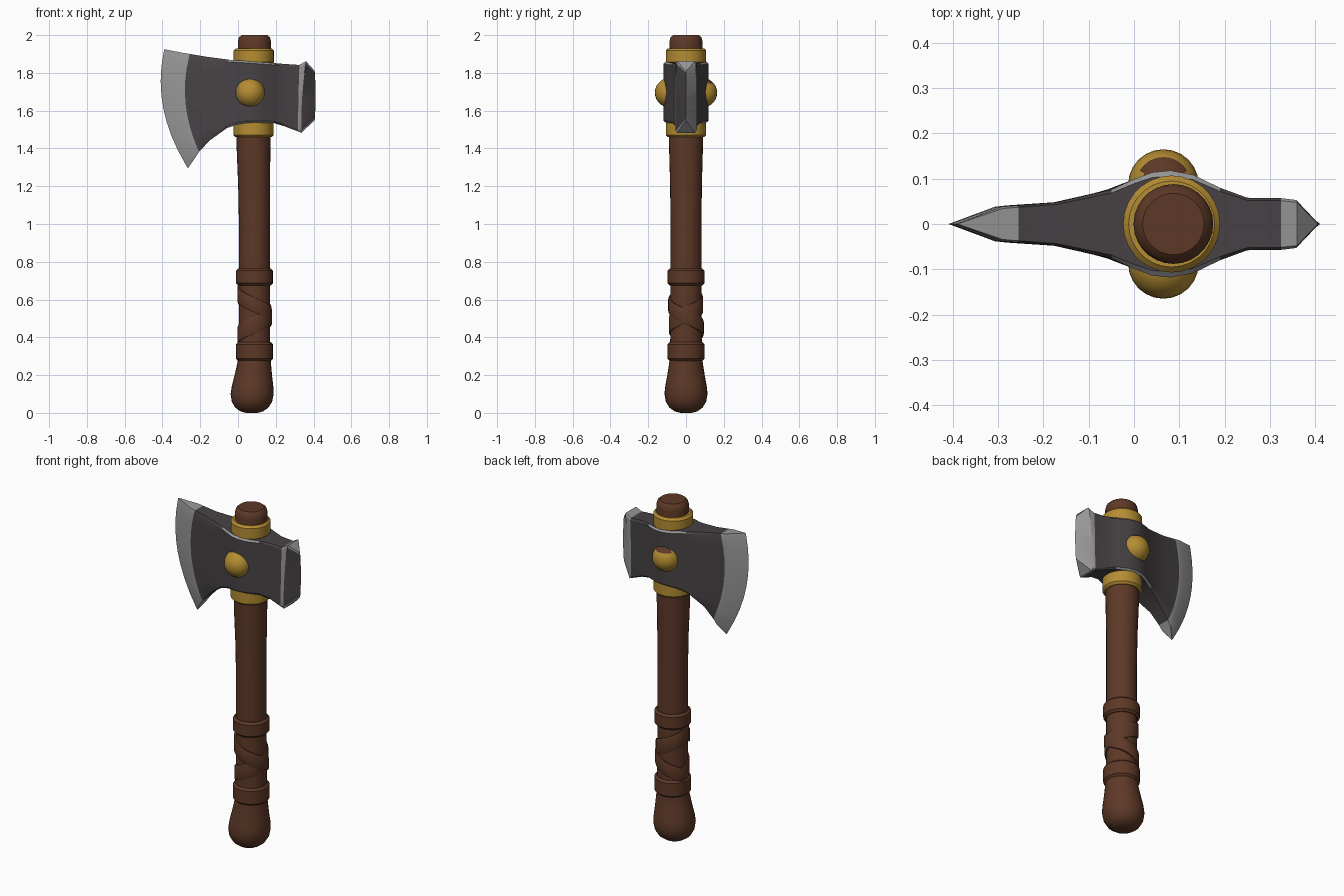
import bpy, bmesh, math
from mathutils import Vector

if "Cube" in bpy.data.objects:
    bpy.data.objects.remove(bpy.data.objects["Cube"])


def material(name, rgb):
    m = bpy.data.materials.new(name)
    m.diffuse_color = (*rgb, 1)
    m.use_nodes = True
    m.node_tree.nodes["Principled BSDF"].inputs["Base Color"].default_value = m.diffuse_color
    return m


BROWN = material("brown wood", (0.110, 0.040, 0.020))
GOLD = material("gold", (0.46, 0.265, 0.032))
DARK = material("dark steel", (0.064, 0.055, 0.060))
LIGHT = material("light steel", (0.31, 0.31, 0.31))


def finish(bm, name, mats, angle=35):
    bmesh.ops.remove_doubles(bm, verts=bm.verts, dist=0.0005)
    bmesh.ops.recalc_face_normals(bm, faces=bm.faces)
    me = bpy.data.meshes.new(name)
    bm.to_mesh(me)
    bm.free()
    ob = bpy.data.objects.new(name, me)
    bpy.context.collection.objects.link(ob)
    for m in mats:
        me.materials.append(m)
    bpy.ops.object.select_all(action='DESELECT')
    bpy.context.view_layer.objects.active = ob
    ob.select_set(True)
    bpy.ops.object.shade_smooth_by_angle(angle=math.radians(angle))
    return ob


def lathe(name, rings, mat, sides=28):
    """Closed turned part from (z, radius, centre x) rings."""
    bm = bmesh.new()
    loops = [[bm.verts.new((cx + r * math.cos(2 * math.pi * i / sides),
                            r * math.sin(2 * math.pi * i / sides), z))
              for i in range(sides)] for z, r, cx in rings]
    for a, b in zip(loops, loops[1:]):
        for i in range(sides):
            j = (i + 1) % sides
            bm.faces.new((a[i], a[j], b[j], b[i]))
    bm.faces.new(loops[0][::-1])
    bm.faces.new(loops[-1])
    return finish(bm, name, [mat])


def band(name, z0, z1, r, cx, mat, c=0.012):
    lathe(name, [(z0, r - c, cx), (z0 + c, r, cx), (z1 - c, r, cx), (z1, r - c, cx)], mat)


# Handle with rounded pommel and slightly wider neck
lathe("handle", [(0, .03, .073), (.008, .06, .073), (.028, .088, .073), (.06, .107, .074),
                 (.10, .114, .075), (.14, .110, .077), (.20, .099, .081), (.27, .088, .086),
                 (.40, .083, .087), (.70, .082, .087), (1.0, .082, .087), (1.2, .084, .085),
                 (1.42, .090, .082), (1.7, .090, .083), (1.9, .088, .087), (1.965, .088, .087),
                 (1.988, .082, .087), (2.0, .068, .087)], BROWN)

# Leather collars and gold rings
band("lower_grip_collar", .275, .375, .098, .087, BROWN)
band("upper_grip_collar", .675, .765, .098, .087, BROWN)
band("lower_gold_ring", 1.46, 1.55, .107, .082, GOLD)
band("upper_gold_ring", 1.845, 1.93, .107, .083, GOLD)


def strap(name, z0, z1, a0, a1, half, r):
    """Flat leather strip wound round the grip."""
    bm = bmesh.new()
    prev = None
    n = 40
    for k in range(n + 1):
        t = k / n
        a = a0 + (a1 - a0) * t
        z = z0 + (z1 - z0) * t
        cur = [bm.verts.new((.087 + q * math.cos(a), q * math.sin(a), z + s * half))
               for q, s in ((.078, -1), (r - .003, -1), (r, -.8), (r, .8), (r - .003, 1), (.078, 1))]
        if prev:
            for i in range(6):
                j = (i + 1) % 6
                bm.faces.new((prev[i], prev[j], cur[j], cur[i]))
        else:
            bm.faces.new(cur)
        prev = cur
    bm.faces.new(prev[::-1])
    finish(bm, name, [BROWN])


P = math.pi
strap("grip_strap_a", .40, .64, -1.1 * P, 1.1 * P, .045, .091)
strap("grip_strap_b", .62, .40, -.9 * P, .9 * P, .04, .094)

# Axe head: stations along x = (top x, top z, middle x, bottom x, bottom z, half thickness)
STATIONS = [
    (-.390, 1.925, -.395, -.265, 1.295, 0),
    (-.290, 1.906, -.302, -.226, 1.352, .038),
    (-.255, 1.900, -.278, -.206, 1.382, .041),
    (-.170, 1.886, -.175, -.150, 1.442, .048),
    (-.050, 1.870, -.052, -.060, 1.507, .076),
    (.000, 1.866, .000, .000, 1.528, .099),
    (.040, 1.863, .040, .040, 1.534, .114),
    (.080, 1.860, .080, .080, 1.536, .118),
    (.130, 1.856, .130, .130, 1.536, .109),
    (.190, 1.852, .190, .190, 1.534, .080),
    (.250, 1.847, .250, .250, 1.516, .058),
    (.325, 1.842, .320, .318, 1.490, .057),
    (.360, 1.862, .340, .335, 1.482, .053),
    (.406, 1.810, .411, .406, 1.550, 0),
]
ROWS = [0, .03, .15, .27, .39, .5, .61, .73, .85, .97, 1]
LAST = len(STATIONS) - 2


def head():
    bm = bmesh.new()
    sides = {}
    for s in (-1, 1):
        cols = []
        for xt, zt, xm, xb, zb, y in STATIONS:
            a, b = 2 * (xb + xt) - 4 * xm, 4 * xm - xb - 3 * xt
            cols.append([bm.verts.new((a * t * t + b * t + xt,
                                       s * y * (.9 if t in (0, 1) else 1),
                                       zt + (zb - zt) * t)) for t in ROWS])
        sides[s] = cols
        for i in range(LAST + 1):
            for j in range(len(ROWS) - 1):
                f = bm.faces.new((cols[i][j], cols[i + 1][j], cols[i + 1][j + 1], cols[i][j + 1]))
                rim = j in (0, len(ROWS) - 2)
                # bright cutting edge, poll frame and worn rims near the eye
                light = i < 2 or i >= LAST - 1 or (rim and 4 <= i <= 8)
                if i == LAST and s < 0 and not rim:
                    light = False
                f.material_index = int(light)
    # top and bottom faces
    for i in range(LAST + 1):
        for j in (0, -1):
            vs = [sides[-1][i][j], sides[-1][i + 1][j], sides[1][i + 1][j], sides[1][i][j]]
            f = bm.faces.new(vs)
            f.material_index = int(i < 2 or i >= LAST - 1)
    finish(bm, "axe_head", [DARK, LIGHT], 25)


head()

# Domed bosses on both cheeks; the back one has a brown patch on top
for s, name in ((-1, "front_boss"), (1, "back_boss")):
    bm = bmesh.new()
    bmesh.ops.create_uvsphere(bm, u_segments=24, v_segments=14, radius=.078)
    bmesh.ops.translate(bm, verts=bm.verts, vec=Vector((.065, s * .087, 1.695)))
    for f in bm.faces:
        c = f.calc_center_median()
        f.material_index = int(s > 0 and c.z > 1.695 + .045 and c.y < .15 and abs(c.x - .065) < .05)
    finish(bm, name, [GOLD, BROWN], 60)
